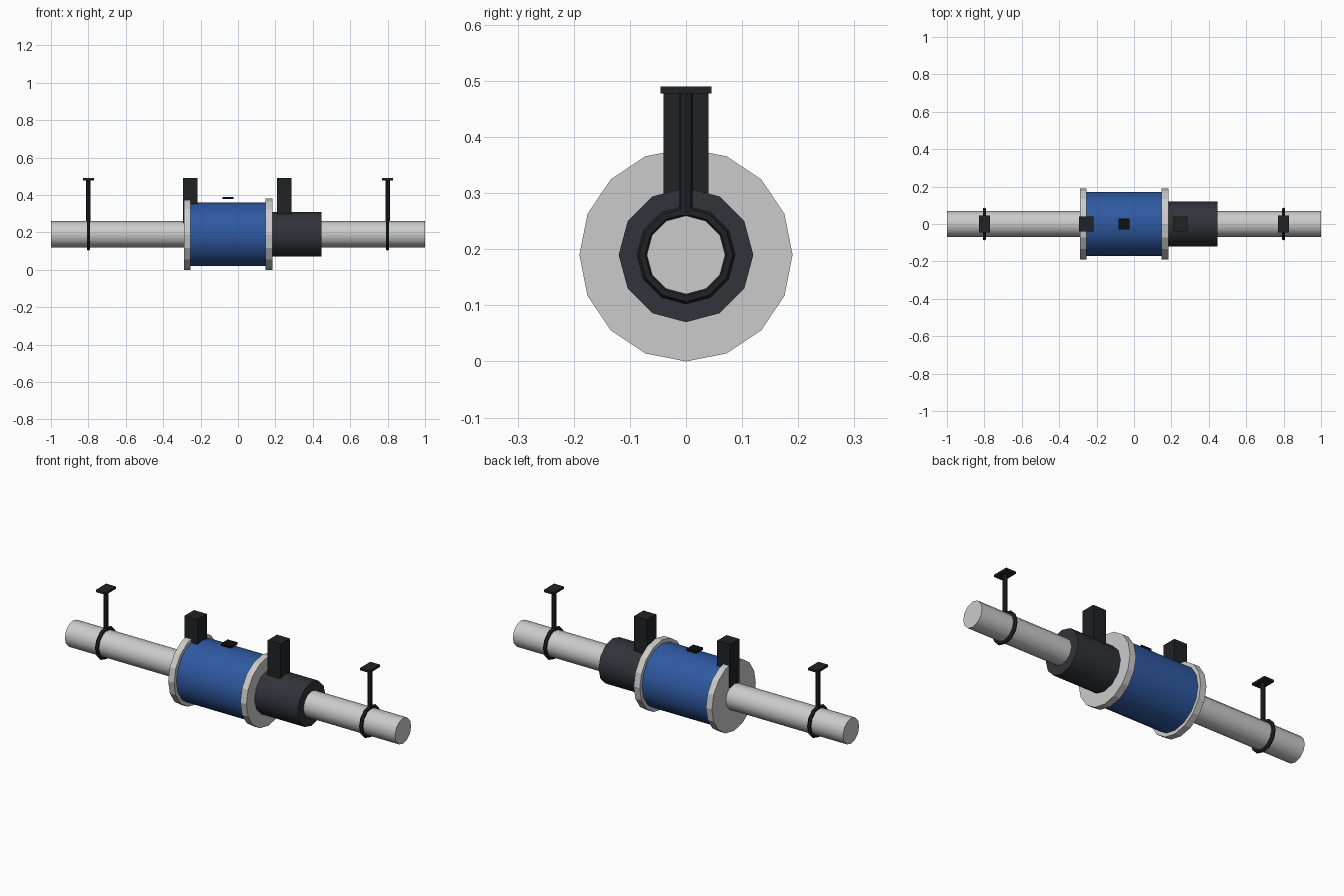
import bpy
from math import pi, radians

if "Cube" in bpy.data.objects:
    bpy.data.objects.remove(bpy.data.objects["Cube"])

AXIS = 0.19  # height of the pipe centre line


def material(name, rgb):
    m = bpy.data.materials.new(name)
    m.diffuse_color = (*rgb, 1)
    m.use_nodes = True
    m.node_tree.nodes["Principled BSDF"].inputs["Base Color"].default_value = m.diffuse_color
    return m


BLUE = material("blue_paint", (0.028, 0.10, 0.36))
CHARCOAL = material("charcoal", (0.03, 0.033, 0.042))
BLACK = material("black_steel", (0.014, 0.016, 0.018))
DARK = material("black_plastic", (0.005, 0.005, 0.006))


def finish(name, mat, smooth=False):
    o = bpy.context.object
    o.name = name
    if mat:
        o.data.materials.append(mat)
    if smooth:
        bpy.ops.object.shade_smooth_by_angle(angle=radians(40))
    return o


def tube(name, x0, x1, r, sides, mat=None, smooth=True):
    """Capped cylinder lying along x on the pipe axis."""
    bpy.ops.mesh.primitive_cylinder_add(
        vertices=sides, radius=r, depth=x1 - x0,
        location=((x0 + x1) / 2, 0, AXIS), rotation=(0, pi / 2, 0))
    return finish(name, mat, smooth)


def box(name, x, width, depth, z0, z1, mat):
    bpy.ops.mesh.primitive_cube_add(size=1, location=(x, 0, (z0 + z1) / 2))
    bpy.context.object.scale = (width, depth, z1 - z0)
    return finish(name, mat)


# Pipe, drum, end flanges and motor housing
tube("pipe", -1, 1, 0.07, 12)
tube("drum", -0.255, 0.148, 0.17, 16, BLUE)
tube("flange_left", -0.29, -0.254, 0.19, 16, smooth=False)
tube("flange_right", 0.147, 0.184, 0.19, 16, smooth=False)
tube("motor_housing", 0.18, 0.446, 0.12, 12, CHARCOAL)

# Small plate hovering just over the drum
box("drum_plate", -0.053, 0.06, 0.06, 0.378, 0.39, DARK)

# Mounting blocks
for side, x in (("left", -0.256), ("right", 0.247)):
    box("mount_block_" + side, x, 0.078, 0.08, 0.25, 0.49, BLACK)

# Pipe hangers: ring clamp, rod and ceiling plate
for side, x in (("left", -0.8), ("right", 0.8)):
    bpy.ops.mesh.primitive_torus_add(
        location=(x, 0, AXIS), rotation=(0, pi / 2, 0),
        major_segments=12, minor_segments=6,
        major_radius=0.078, minor_radius=0.01)
    finish("hanger_ring_" + side, BLACK)
    bpy.ops.mesh.primitive_cylinder_add(
        vertices=8, radius=0.012, depth=0.22, location=(x, 0, 0.37))
    finish("hanger_rod_" + side, BLACK, True)
    box("hanger_plate_" + side, x, 0.06, 0.09, 0.478, 0.49, BLACK)
